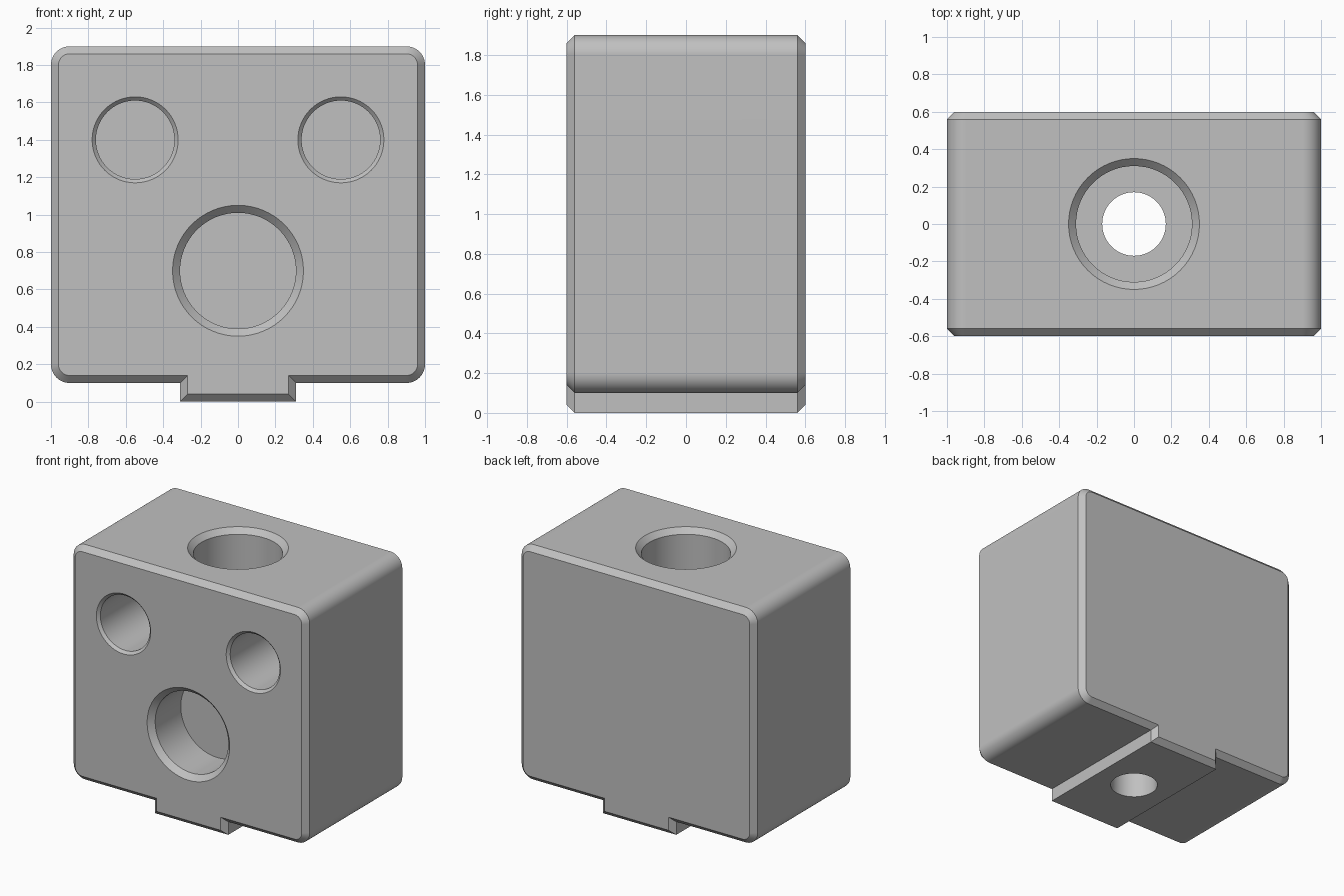
import bpy, bmesh, math
from mathutils import Matrix, Vector

old = bpy.data.objects.get("Cube")
if old:
    bpy.data.objects.remove(old, do_unlink=True)

GREY = (0.53, 0.53, 0.53, 1)
grey = bpy.data.materials.new("plain_grey")
grey.use_nodes = True
grey.diffuse_color = GREY
grey.node_tree.nodes["Principled BSDF"].inputs["Base Color"].default_value = GREY


def loft(name, rings):
    """Skin a stack of equal-sized rings and cap both ends."""
    bm = bmesh.new()
    loops = [[bm.verts.new(p) for p in ring] for ring in rings]
    for a, b in zip(loops, loops[1:]):
        for i in range(len(a)):
            j = (i + 1) % len(a)
            bm.faces.new((a[i], a[j], b[j], b[i]))
    bm.faces.new(loops[0])
    bm.faces.new(loops[-1])
    bmesh.ops.recalc_face_normals(bm, faces=bm.faces)
    mesh = bpy.data.meshes.new(name)
    bm.to_mesh(mesh)
    bm.free()
    mesh.materials.append(grey)
    obj = bpy.data.objects.new(name, mesh)
    bpy.context.collection.objects.link(obj)
    return obj


def block_outline(y, inset):
    """Rounded block with a tongue below, shrunk by the inset."""
    radius, steps = 0.1, 12
    half = [(0.31 - inset, inset), (0.31 - inset, 0.1 + inset)]
    for cz, start in ((0.2, -90), (1.8, 0)):
        for k in range(steps + 1):
            a = math.radians(start + 90 * k / steps)
            r = radius - inset
            half.append((0.9 + r * math.cos(a), cz + r * math.sin(a)))
    outline = half + [(-x, z) for x, z in reversed(half)]
    return [(x, y, z) for x, z in outline]


def bore(name, mouth, axis, steps, sides=64):
    """Turned cutter: steps are (radius, depth) pairs measured from the mouth."""
    turn = Vector((0, 0, 1)).rotation_difference(Vector(axis)).to_matrix().to_4x4()
    place = Matrix.Translation(mouth) @ turn
    angles = [math.tau * i / sides for i in range(sides)]
    return loft(name, [[place @ Vector((r * math.cos(a), r * math.sin(a), d))
                        for a in angles] for r, d in steps])


# Main block with chamfered front and back edges
block = loft("block", [block_outline(y, i) for y, i in
                       ((-0.6, 0.04), (-0.56, 0), (0.56, 0), (0.6, 0.04))])

# Chamfered blind holes in the front and a stepped hole from the top
inward, down = (0, 1, 0), (0, 0, -1)
cutters = [
    bore("large_front_hole", (0, -0.6, 0.7), inward,
         [(0.36, -0.01), (0.31, 0.04), (0.31, 0.35)]),
    bore("stepped_top_hole", (0, 0, 1.9), down,
         [(0.36, -0.01), (0.31, 0.04), (0.31, 0.7), (0.17, 0.7), (0.17, 2)]),
]
for side, x in (("left", 0.55), ("right", -0.55)):
    cutters.append(bore(side + "_small_hole", (x, -0.6, 1.4), inward,
                        [(0.24, -0.01), (0.21, 0.02), (0.21, 0.8)]))

bpy.context.view_layer.objects.active = block
for cutter in cutters:
    cut = block.modifiers.new(cutter.name, "BOOLEAN")
    cut.operation = "DIFFERENCE"
    cut.solver = "EXACT"
    cut.object = cutter
    bpy.ops.object.modifier_apply(modifier=cut.name)
    bpy.data.objects.remove(cutter, do_unlink=True)

# Smooth the rounded walls and keep chamfers crisp
bpy.ops.object.select_all(action="DESELECT")
block.select_set(True)
bpy.ops.object.shade_smooth_by_angle(angle=math.radians(30))
weighted = block.modifiers.new("weighted_normals", "WEIGHTED_NORMAL")
weighted.keep_sharp = True
